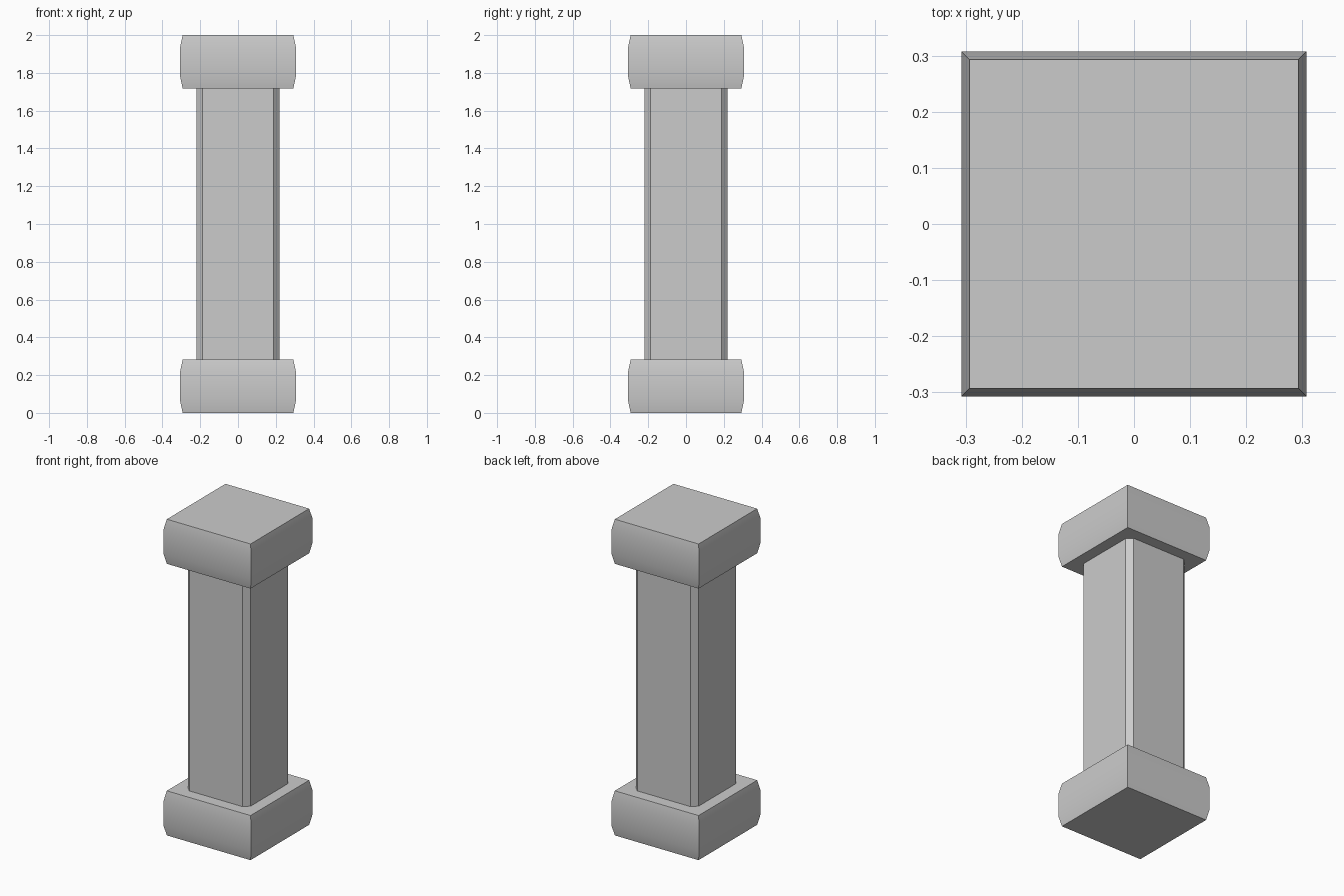
import bpy, bmesh, math

if "Cube" in bpy.data.objects:
    bpy.data.objects.remove(bpy.data.objects["Cube"])


def loft(name, rings):
    """Stack equal-sided horizontal outlines (points, z) into a closed solid."""
    bm = bmesh.new()
    loops = [[bm.verts.new((x, y, z)) for x, y in pts] for pts, z in rings]
    n = len(loops[0])
    for a, b in zip(loops, loops[1:]):
        for i in range(n):
            j = (i + 1) % n
            bm.faces.new((a[i], a[j], b[j], b[i]))
    bm.faces.new(loops[0][::-1])
    bm.faces.new(loops[-1])
    mesh = bpy.data.meshes.new(name)
    bm.to_mesh(mesh)
    bm.free()
    obj = bpy.data.objects.new(name, mesh)
    bpy.context.collection.objects.link(obj)
    return obj


def square(h):
    return [(-h, -h), (h, -h), (h, h), (-h, h)]


def chamfered_square(h, c):
    k = h - c
    return [(-k, -h), (k, -h), (h, -k), (h, k), (k, h), (-k, h), (-h, k), (-h, -k)]


# Base and capital: square blocks with gently tapered, smooth-shaded sides
HEIGHT, TAPER = 0.282, 0.065
PROFILE = [(0.293, 0), (0.307, TAPER), (0.307, HEIGHT - TAPER), (0.293, HEIGHT)]
for name, z0 in (("base", 0), ("capital", 2 - HEIGHT)):
    block = loft(name, [(square(h), z0 + z) for h, z in PROFILE])
    bpy.ops.object.select_all(action='DESELECT')
    block.select_set(True)
    bpy.context.view_layer.objects.active = block
    bpy.ops.object.shade_smooth_by_angle(angle=math.radians(30))

# Shaft: square post with chamfered vertical corners
shaft = chamfered_square(0.22, 0.033)
loft("shaft", [(shaft, HEIGHT), (shaft, 2 - HEIGHT)])
